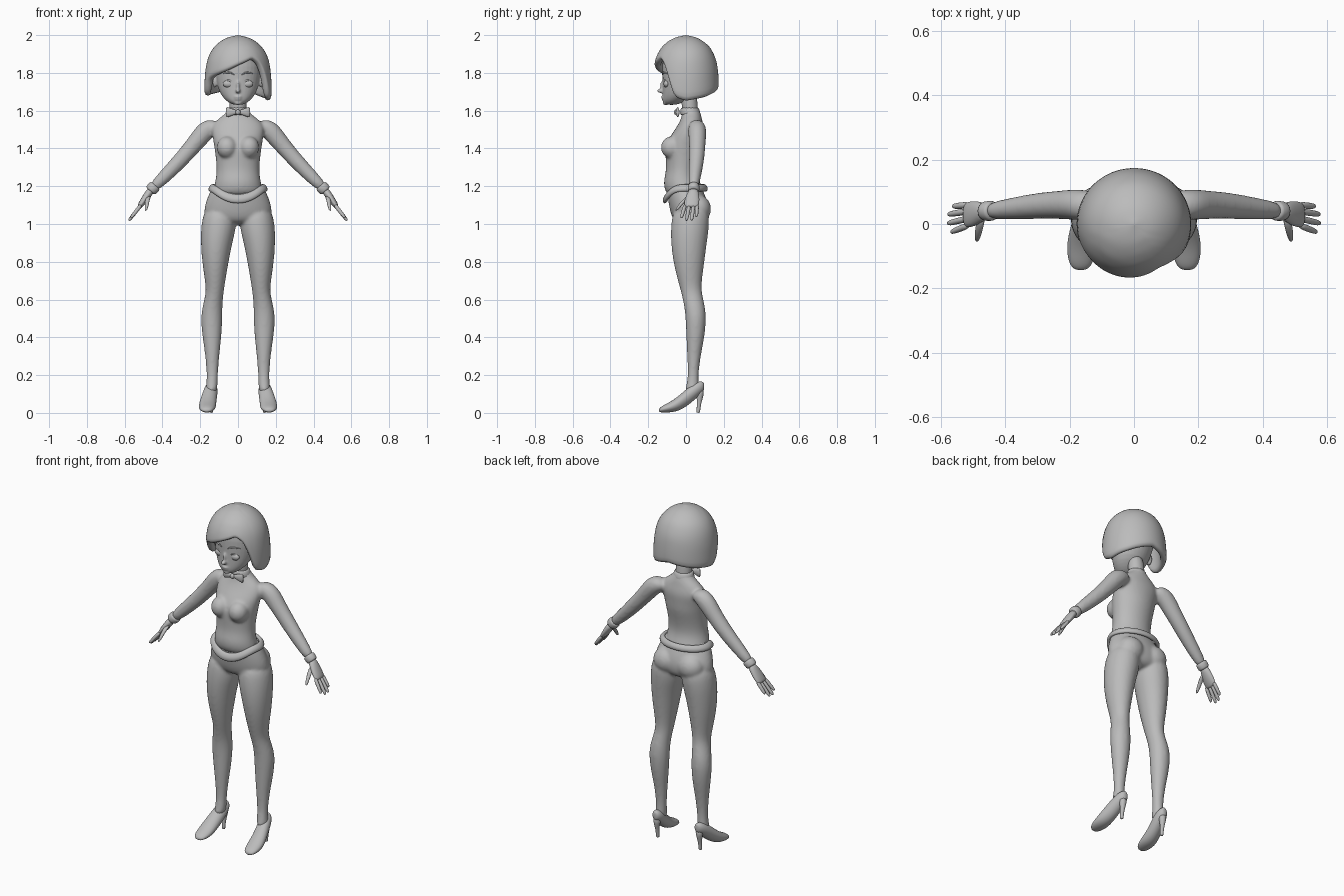
import bpy, bmesh, math
from mathutils import Vector, Matrix

grey = bpy.data.materials.new("plain_grey")
grey.diffuse_color = (0.5, 0.5, 0.5, 1)
X, Y, Z = Vector((1, 0, 0)), Vector((0, 1, 0)), Vector((0, 0, 1))
ARM = Vector((0.74, 0, 0.67))


def finish(name, bm, subdiv=2, voxel=0, thick=0):
    bmesh.ops.recalc_face_normals(bm, faces=bm.faces)
    for f in bm.faces:
        f.smooth = True
    me = bpy.data.meshes.new(name)
    bm.to_mesh(me)
    bm.free()
    me.materials.append(grey)
    ob = bpy.data.objects.new(name, me)
    bpy.context.collection.objects.link(ob)
    if thick:
        m = ob.modifiers.new("thickness", "SOLIDIFY")
        m.thickness, m.offset = thick, -1
    if subdiv:
        m = ob.modifiers.new("round", "SUBSURF")
        m.levels = m.render_levels = subdiv
    if voxel:
        m = ob.modifiers.new("blend", "REMESH")
        m.mode, m.voxel_size, m.use_smooth_shade = "VOXEL", voxel, True
        m = ob.modifiers.new("soften", "SMOOTH")
        m.factor, m.iterations = 0.5, 8
    return ob


def loft(bm, rings, side=1, u=X, v=Y, n=12):
    """Skin elliptical rings (x, y, z, ru, rv), mirrored by side."""
    loops = []
    for x, y, z, a, b in rings:
        loop = []
        for i in range(n):
            t = math.tau * i / n
            p = Vector((x, y, z)) + u * a * math.cos(t) + v * b * math.sin(t)
            loop.append(bm.verts.new((p.x * side, p.y, p.z)))
        loops.append(loop)
    for p, q in zip(loops, loops[1:]):
        for i in range(n):
            bm.faces.new((p[i], p[(i + 1) % n], q[(i + 1) % n], q[i]))
    bm.faces.new(loops[0])
    bm.faces.new(loops[-1])


def ball(bm, c, r):
    bmesh.ops.create_uvsphere(bm, u_segments=16, v_segments=10, radius=1,
                              matrix=Matrix.Translation(c) @ Matrix.Diagonal((*r, 1)))


def sheet(func, nu, nv):
    """Closed band of faces; func(angle, t) gives each point."""
    bm = bmesh.new()
    g = [[bm.verts.new(func(math.tau * i / nu, j / nv)) for i in range(nu)] for j in range(nv + 1)]
    for j in range(nv):
        for i in range(nu):
            k = (i + 1) % nu
            bm.faces.new((g[j][i], g[j + 1][i], g[j + 1][k], g[j][k]))
    bmesh.ops.remove_doubles(bm, verts=bm.verts, dist=1e-5)
    return bm


def lerp(table, x):
    for (a, p), (b, q) in zip(table, table[1:]):
        if x <= b:
            return p + (q - p) * max(0, x - a) / (b - a)
    return table[-1][1]


# Torso, bust and arms
bm = bmesh.new()
loft(bm, [(0, 0, 1.14, .13, .09), (0, -.012, 1.18, .133, .105), (0, -.025, 1.23, .122, .096),
          (0, -.02, 1.28, .114, .086), (0, -.015, 1.35, .12, .095), (0, -.01, 1.40, .127, .103),
          (0, 0, 1.45, .135, .095), (0, .02, 1.50, .145, .08), (0, .027, 1.54, .13, .062),
          (0, .03, 1.575, .08, .052), (0, .025, 1.60, .052, .047), (0, .025, 1.62, .05, .045)], n=16)
for s in (-1, 1):
    ball(bm, (s * .058, -.075, 1.405), (.056, .06, .06))
    loft(bm, [(.10, .055, 1.535, .04, .04), (.165, .06, 1.505, .056, .052), (.22, .06, 1.435, .048, .046),
              (.28, .058, 1.365, .044, .043), (.34, .052, 1.30, .041, .039), (.40, .045, 1.24, .036, .033),
              (.455, .04, 1.185, .028, .026)], s, ARM)
finish("torso_and_arms", bm, 2, .008)

# Hips and legs
bm = bmesh.new()
loft(bm, [(0, -.02, 1.24, .115, .08), (0, -.003, 1.17, .153, .10), (0, .015, 1.10, .182, .108),
          (0, .02, 1.04, .185, .10), (0, .02, .995, .13, .07)], n=16)
for s in (-1, 1):
    loft(bm, [(.095, .028, 1.10, .08, .095), (.10, .022, 1.0, .1, .107), (.114, .015, .9, .087, .099),
              (.12, .015, .8, .073, .086), (.121, .02, .7, .056, .066), (.122, .028, .64, .048, .056),
              (.135, .045, .57, .054, .057), (.14, .053, .5, .06, .057), (.138, .05, .4, .052, .05),
              (.136, .042, .3, .038, .037), (.136, .038, .2, .030, .028), (.138, .035, .15, .032, .034),
              (.142, .03, .10, .03, .04)], s)
    ball(bm, (s * .08, .065, 1.08), (.08, .07, .075))
finish("hips_and_legs", bm, 2, .008)


# Vest hem dipping to a point at the front
def hem(a, t):
    front = max(0, -math.sin(a)) ** 3
    bulge = .012 * math.sin(math.pi * t)
    z = 1.215 - .045 * t - front * (.055 + .01 * t)
    rx = .135 + (1.215 - z) * .42 + bulge
    return (rx * math.cos(a), -.004 + (.102 + .012 * t + bulge) * math.sin(a), z)


finish("vest_hem", sheet(hem, 32, 4), 1, thick=.02)

# Hands with cuffs
for s in (-1, 1):
    side = "left" if s > 0 else "right"
    bm = bmesh.new()
    loft(bm, [(.436, .041, 1.205, .030, .029), (.44, .041, 1.20, .035, .033),
              (.462, .04, 1.178, .034, .032), (.466, .04, 1.174, .028, .027)], s, ARM)
    finish(side + "_cuff", bm, 1)
    bm = bmesh.new()
    loft(bm, [(.455, .04, 1.185, .02, .024), (.475, .037, 1.16, .021, .032), (.495, .032, 1.13, .02, .042),
              (.52, .028, 1.095, .015, .041), (.525, .028, 1.088, .01, .035)], s, ARM)
    for y0, y1, d in ((-.003, -.025, .88), (.018, .002, 1.05), (.04, .03, 1.03), (.059, .055, .8)):
        loft(bm, [(.51 + .065 * d * k, y0 + (y1 - y0) * k, 1.105 - .083 * d * k, r, r)
                  for k, r in ((0, .012), (.5, .011), (.9, .010), (1, .005))], s, ARM, n=8)
    loft(bm, [(.472, .02, 1.15, .014, .014), (.48, -.01, 1.125, .013, .014), (.484, -.035, 1.095, .011, .012),
              (.488, -.054, 1.068, .006, .006)], s, n=8)
    finish(side + "_hand", bm, 1)

    # Shoes
    bm = bmesh.new()
    loft(bm, [(.165, -.144, .013, .018, .009), (.165, -.125, .02, .038, .019), (.163, -.08, .031, .048, .030),
              (.16, -.035, .052, .046, .042), (.15, .015, .09, .041, .05), (.142, .06, .125, .037, .043),
              (.139, .088, .138, .024, .03), (.138, .097, .14, .01, .018)], s, X, Z)
    finish(side + "_shoe", bm)
    bm = bmesh.new()
    loft(bm, [(.140, .07, .13, .028, .027), (.140, .075, .09, .018, .019), (.141, .069, .05, .011, .011),
              (.141, .065, .01, .010, .010), (.141, .065, 0, .010, .010)], s)
    finish(side + "_heel", bm, 1)

# Neck, collar and bow tie
bm = bmesh.new()
loft(bm, [(0, .025, 1.57, .05, .045), (0, .02, 1.62, .046, .043), (0, .012, 1.72, .046, .045)])
finish("neck", bm)
bm = bmesh.new()
loft(bm, [(0, .024, 1.575, .062, .055), (0, .023, 1.582, .064, .056), (0, .02, 1.612, .055, .05),
          (0, .02, 1.618, .05, .045)], n=16)
finish("collar", bm, 1)
bm = bmesh.new()
for s in (-1, 1):
    loft(bm, [(0, -.045, 1.592, .010, .010), (.014, -.045, 1.592, .011, .013), (.05, -.045, 1.592, .012, .028),
              (.066, -.042, 1.592, .008, .033)], s, Y, Z, n=8)
ball(bm, (0, -.052, 1.592), (.014, .012, .015))
finish("bow_tie", bm, 1)

# Head with nose, lips and ears blended in
bm = bmesh.new()
loft(bm, [(0, -.078, 1.630, .024, .026), (0, -.07, 1.642, .05, .052), (0, -.055, 1.665, .078, .07),
          (0, -.035, 1.70, .102, .09), (0, -.025, 1.75, .116, .1), (0, -.015, 1.80, .125, .113),
          (0, 0, 1.87, .13, .13), (0, 0, 1.94, .1, .1), (0, 0, 1.96, .04, .04)], n=16)
ball(bm, (0, -.134, 1.705), (.014, .02, .012))
ball(bm, (0, -.124, 1.73), (.009, .014, .03))
ball(bm, (0, -.122, 1.673), (.022, .010, .0075))
ball(bm, (0, -.120, 1.661), (.019, .010, .0075))
ball(bm, (0, -.108, 1.642), (.022, .016, .013))
for s in (-1, 1):
    ball(bm, (s * .122, -.02, 1.755), (.014, .022, .035))
finish("head", bm, 1, .005)

# Eyes, lids and brows
for s in (-1, 1):
    side = "left" if s > 0 else "right"
    bm = bmesh.new()
    ball(bm, (s * .05, -.103, 1.742), (.03, .016, .02))
    finish(side + "_eye", bm, 0)
    for part, z, y, r in (("upper_lid", 1.746, -.107, .006), ("brow", 1.788, -.116, .005)):
        bm = bmesh.new()
        loft(bm, [(.018, y - .008, z, .002, .002), (.034, y - .008, z + .013, r, r),
                  (.058, y - .002, z + .016, r, r), (.086, y + .022, z + .006, .002, .002)], s, Y, Z, n=8)
        finish(side + "_" + part, bm, 1)

# Bobbed hair with a side-swept fringe; angles run from the left side round the back
HEM = [(0, 1.65), (40, 1.67), (90, 1.715), (140, 1.69), (180, 1.675), (193, 1.69), (203, 1.76),
       (220, 1.785), (250, 1.815), (280, 1.855), (300, 1.88), (315, 1.85), (327, 1.78), (338, 1.67), (360, 1.65)]
SHAPE = [(1.65, .176), (1.72, .179), (1.80, .175), (1.86, .166), (1.90, .152), (1.94, .127),
         (1.97, .092), (1.99, .052), (2.0, 0)]


def hair(a, t):
    z = 2 - (2 - lerp(HEM, math.degrees(a))) * (1 - math.cos(t * math.pi / 2))
    r = lerp(SHAPE, z)
    return (r * math.cos(a), r * math.sin(a) * (.98 if math.sin(a) > 0 else 1.0), z)


finish("hair", sheet(hair, 48, 12), 1, thick=.035)
